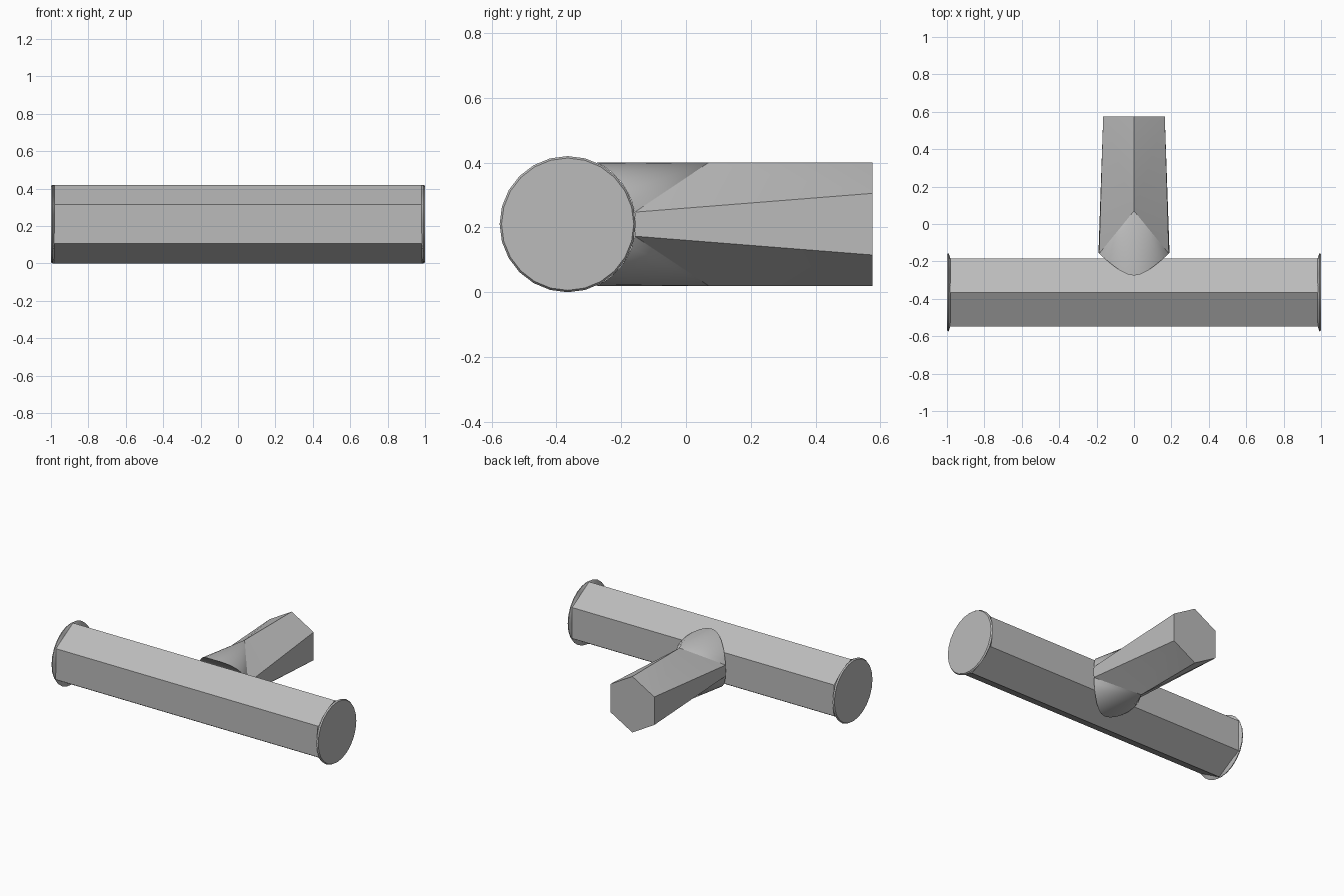
import bpy, bmesh
from math import sin, cos, pi, sqrt, radians

cube = bpy.data.objects.get("Cube")
if cube:
    bpy.data.objects.remove(cube)

grey = bpy.data.materials.new("plain_grey")
grey.use_nodes = True
grey.diffuse_color = (0.5, 0.5, 0.5, 1)
grey.node_tree.nodes["Principled BSDF"].inputs["Base Color"].default_value = (0.5, 0.5, 0.5, 1)

BEAM_Y, MID_Z = -0.365, 0.21    # beam axis
R, BRANCH_R = 0.21, 0.19        # beam and branch radii


def finish(bm, name, smooth_angle=None):
    bmesh.ops.recalc_face_normals(bm, faces=bm.faces)
    mesh = bpy.data.meshes.new(name)
    bm.to_mesh(mesh)
    bm.free()
    mesh.materials.append(grey)
    obj = bpy.data.objects.new(name, mesh)
    bpy.context.collection.objects.link(obj)
    if smooth_angle:
        bpy.ops.object.select_all(action='DESELECT')
        obj.select_set(True)
        bpy.context.view_layer.objects.active = obj
        bpy.ops.object.shade_smooth_by_angle(angle=radians(smooth_angle))
    return obj


def ring(bm, x, count, radius):
    """Ring around the beam axis; radius is a function of the angle."""
    verts = []
    for i in range(count):
        a = pi / 2 + 2 * pi * i / count
        r = radius(a)
        verts.append(bm.verts.new((x, BEAM_Y + r * cos(a), MID_Z + r * sin(a))))
    return verts


def bridge(bm, a, b):
    n = len(a)
    for i in range(n):
        bm.faces.new((a[i], a[(i + 1) % n], b[(i + 1) % n], b[i]))


def hex_radius(a):
    """Distance to a hexagon outline with a corner at the top."""
    t = (a - pi / 2) % (pi / 3) - pi / 6
    return R * cos(pi / 6) / cos(t)


# Hexagonal main beam, open under the end caps
bm = bmesh.new()
bridge(bm, ring(bm, -0.985, 6, lambda a: R), ring(bm, 0.985, 6, lambda a: R))
finish(bm, "main_beam")

# Round end caps that blend into the hexagon
for side, name in ((1, "left_end_cap"), (-1, "right_end_cap")):
    bm = bmesh.new()
    inner = ring(bm, side * 0.982, 24, hex_radius)
    rim = ring(bm, side * 0.991, 24, lambda a: R)
    face = ring(bm, side, 24, lambda a: R - 0.006)
    bridge(bm, inner, rim)
    bridge(bm, rim, face)
    bm.faces.new(face)
    finish(bm, name, 25)

# Branch: hexagonal far end, round saddle end wrapped on the beam
bm = bmesh.new()
SEG = 32
saddle = []
for k in range(SEG):
    a = 2 * pi * k / SEG
    dz = BRANCH_R * sin(a)
    saddle.append(bm.verts.new((BRANCH_R * cos(a), BEAM_Y + sqrt(R * R - dz * dz), MID_Z + dz)))
far = []
for j in range(6):
    a = pi / 6 + j * pi / 3
    far.append(bm.verts.new((BRANCH_R * cos(a), 0.575, MID_Z + BRANCH_R * sin(a))))
bm.faces.new(far)

half = SEG // 2
for start, corner, sign in ((0, 0, 1), (half, 3, -1)):
    # flat flank on one side
    bm.faces.new((saddle[start - 1], saddle[start], saddle[start + 1],
                  far[corner], far[corner - 1]))
    # ridge planes and the fan from the ridge tip down to the saddle
    tip = bm.verts.new((0, 0.07, MID_Z + sign * BRANCH_R))
    first, ridge, last = far[corner], far[corner + 1], far[corner + 2]
    bm.faces.new((first, ridge, tip))
    bm.faces.new((ridge, last, tip))
    bm.faces.new((first, tip, saddle[start + 1]))
    bm.faces.new((last, tip, saddle[start + half - 1]))
    for k in range(start + 1, start + half - 1):
        bm.faces.new((saddle[k], saddle[k + 1], tip))

# Curved closing surface against the beam
quarter = SEG // 4
for k in range(-quarter, quarter):
    loop = [saddle[k], saddle[k + 1], saddle[half - k - 1], saddle[(half - k) % SEG]]
    bm.faces.new(list(dict.fromkeys(loop)))
finish(bm, "branch", 20)
